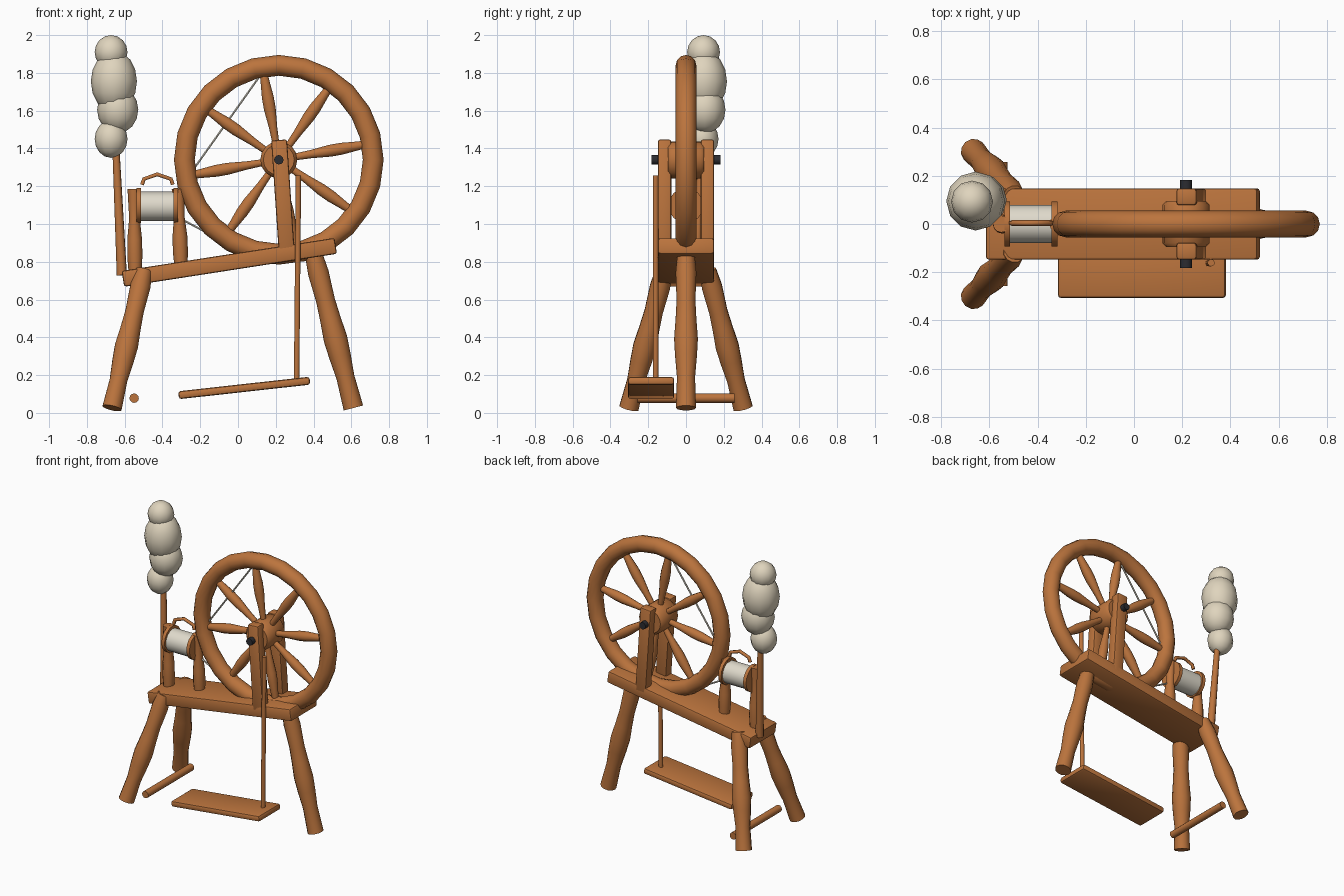
import bpy, bmesh, math
from mathutils import Vector, Matrix

if "Cube" in bpy.data.objects:
    bpy.data.objects.remove(bpy.data.objects["Cube"])


def material(name, rgb):
    m = bpy.data.materials.new(name)
    m.diffuse_color = (*rgb, 1)
    m.use_nodes = True
    m.node_tree.nodes["Principled BSDF"].inputs["Base Color"].default_value = m.diffuse_color
    return m


WOOD = material("warm wood", (0.50, 0.175, 0.047))
WOOL = material("cream wool", (0.74, 0.66, 0.51))
THREAD = material("pale thread", (0.74, 0.70, 0.60))
IRON = material("dark iron", (0.025, 0.025, 0.03))


def finish(name, bm, mat, angle=45):
    bmesh.ops.recalc_face_normals(bm, faces=bm.faces)
    me = bpy.data.meshes.new(name)
    bm.to_mesh(me)
    bm.free()
    ob = bpy.data.objects.new(name, me)
    bpy.context.collection.objects.link(ob)
    me.materials.append(mat)
    bpy.ops.object.select_all(action='DESELECT')
    ob.select_set(True)
    bpy.context.view_layer.objects.active = ob
    bpy.ops.object.shade_smooth_by_angle(angle=math.radians(angle))
    return ob


def turned(name, start, end, profile, mat=WOOD, sides=12):
    """Lathe a (fraction, radius) profile along the line start-end."""
    a, b = Vector(start), Vector(end)
    rot = (b - a).to_track_quat('Z', 'Y')
    bm = bmesh.new()
    rings = []
    for t, r in profile:
        c = a.lerp(b, t)
        rings.append([bm.verts.new(c + rot @ Vector((r * math.cos(k * math.tau / sides),
                      r * math.sin(k * math.tau / sides), 0))) for k in range(sides)])
    for lo, hi in zip(rings, rings[1:]):
        for k in range(sides):
            n = (k + 1) % sides
            bm.faces.new((lo[k], lo[n], hi[n], hi[k]))
    bm.faces.new(rings[0])
    bm.faces.new(rings[-1])
    return finish(name, bm, mat)


def rod(name, start, end, r, mat=WOOD, sides=12, r2=None):
    return turned(name, start, end, [(0, r), (1, r2 or r)], mat, sides)


def board(name, centre, size, tilt, bevel):
    """Bevelled box; tilt raises its +x end (degrees)."""
    bm = bmesh.new()
    bmesh.ops.create_cube(bm, size=1)
    bmesh.ops.scale(bm, vec=size, verts=bm.verts)
    bmesh.ops.bevel(bm, geom=bm.edges[:], offset=bevel, segments=2, profile=0.5, affect='EDGES')
    bm.transform(Matrix.Translation(centre) @ Matrix.Rotation(-math.radians(tilt), 4, 'Y'))
    return finish(name, bm, WOOD, 30)


# Sloping bench and treadle
board("bench", (-0.046, 0, 0.797), (1.14, 0.296, 0.085), 8.8, 0.012)
board("treadle", (0.033, -0.185, 0.132), (0.70, 0.245, 0.042), 6.3, 0.014)

# Three turned legs and the loose stretcher between the rear pair
LEG = [(0, 0.046), (0.12, 0.055), (0.3, 0.05), (0.42, 0.055), (0.55, 0.063),
       (0.66, 0.058), (0.8, 0.048), (1, 0.053)]
turned("single_leg", (0.40, 0, 0.84), (0.611, 0, 0.026), LEG)
for s, side in ((-1, "front"), (1, "back")):
    turned("leg_" + side, (-0.497, s * 0.115, 0.755), (-0.667, s * 0.302, 0.026), LEG)
rod("stretcher", (-0.55, -0.258, 0.078), (-0.55, 0.258, 0.078), 0.025)

# Wheel rim
HUB = Vector((0.216, 0, 1.34))
bm = bmesh.new()
MAJOR, MINOR = 24, 12
grid = [[bm.verts.new(HUB + Vector(((0.5 + 0.055 * math.cos(v * math.tau / MINOR)) * math.cos(u * math.tau / MAJOR),
                                    0.055 * math.sin(v * math.tau / MINOR),
                                    (0.5 + 0.055 * math.cos(v * math.tau / MINOR)) * math.sin(u * math.tau / MAJOR))))
         for v in range(MINOR)] for u in range(MAJOR)]
for u in range(MAJOR):
    for v in range(MINOR):
        u2, v2 = (u + 1) % MAJOR, (v + 1) % MINOR
        bm.faces.new((grid[u][v], grid[u2][v], grid[u2][v2], grid[u][v2]))
finish("wheel_rim", bm, WOOD)

# Hub, axle and spokes
turned("wheel_hub", HUB - Vector((0, 0.096, 0)), HUB + Vector((0, 0.096, 0)),
       [(0, 0.082), (0.09, 0.098), (0.91, 0.098), (1, 0.082)], sides=16)
rod("axle", HUB - Vector((0, 0.182, 0)), HUB + Vector((0, 0.182, 0)), 0.025, IRON)
for i in range(8):
    a = math.radians(10 + 45 * i)
    d = Vector((math.cos(a), 0, math.sin(a)))
    turned(f"spoke_{i + 1}", HUB + d * 0.07, HUB + d * 0.48,
           [(0, 0.018), (0.25, 0.023), (0.5, 0.033), (0.65, 0.033), (0.85, 0.025), (1, 0.02)], sides=10)

# Wheel posts on both sides
for s, side in ((-1, "front"), (1, "back")):
    board("wheel_post_" + side, (0.238, s * 0.113, 1.143), (0.084, 0.07, 0.605), -3.9 * -1, 0.011)

# Rod from the wheel down to the treadle
rod("treadle_rod", (0.31, -0.161, 0.15), (0.32, -0.161, 1.257), 0.015, sides=10)

# Upright posts holding the bobbin
UPRIGHT = [(0, 0.034), (0.2, 0.04), (0.4, 0.039), (0.65, 0.028), (0.85, 0.032), (1, 0.035)]
turned("upright_left", (-0.545, 0, 0.74), (-0.55, 0, 1.186), UPRIGHT)
turned("upright_right", (-0.302, 0, 0.77), (-0.316, 0, 1.186), UPRIGHT)

# Bobbin with end discs
rod("bobbin_thread", (-0.522, 0, 1.093), (-0.332, 0, 1.093), 0.078, THREAD, 16)
for name, x in (("bobbin_disc_left", -0.526), ("bobbin_disc_right", -0.33)):
    rod(name, (x - 0.012, 0, 1.098), (x + 0.012, 0, 1.098), 0.093, sides=16)

# Flyer arch over the bobbin
cu = bpy.data.curves.new("flyer_arch", 'CURVE')
cu.dimensions = '3D'
cu.bevel_depth = 0.012
cu.bevel_resolution = 1
cu.use_fill_caps = True
sp = cu.splines.new('POLY')
arch = [(-0.508, 1.208), (-0.498, 1.238), (-0.428, 1.263), (-0.355, 1.238), (-0.345, 1.208)]
sp.points.add(len(arch) - 1)
for p, (x, z) in zip(sp.points, arch):
    p.co = (x, 0.004, z, 1)
cu.materials.append(WOOD)
bpy.context.collection.objects.link(bpy.data.objects.new("flyer_arch", cu))

# Drive cord from bobbin to wheel
rod("drive_cord_upper", (-0.335, 0, 1.15), (0.145, 0, 1.825), 0.006, THREAD, 6)
rod("drive_cord_lower", (-0.335, 0, 1.045), (-0.13, 0, 0.935), 0.006, THREAD, 6)

# Distaff pole with its bundle of wool
rod("distaff_pole", (-0.615, 0.05, 0.728), (-0.65, 0.09, 1.48), 0.027, sides=10, r2=0.018)
for i, (x, y, z, r, h) in enumerate(((-0.672, 0.085, 1.45, 0.087, 0.1),
                                     (-0.637, 0.1, 1.605, 0.109, 0.125),
                                     (-0.657, 0.095, 1.755, 0.122, 0.163),
                                     (-0.672, 0.093, 1.91, 0.087, 0.09))):
    bm = bmesh.new()
    bmesh.ops.create_uvsphere(bm, u_segments=12, v_segments=8, radius=1)
    bm.transform(Matrix.Translation((x, y, z)) @ Matrix.Diagonal((r, r, h, 1)))
    finish(f"wool_tuft_{i + 1}", bm, WOOL)
